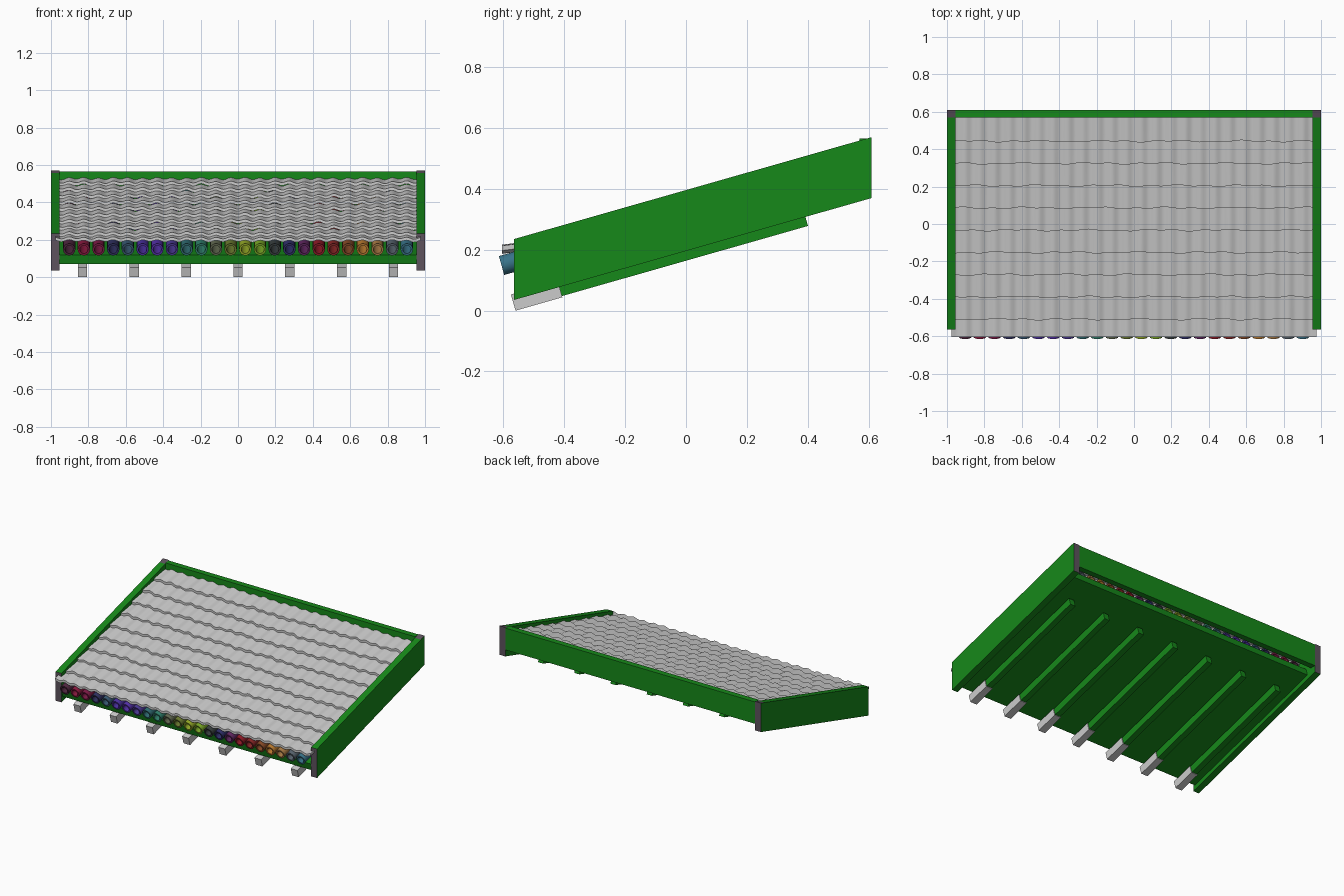
import bpy, bmesh, math, random
from mathutils import Matrix, Vector

if "Cube" in bpy.data.objects:
    bpy.data.objects.remove(bpy.data.objects["Cube"])

random.seed(4)
SLOPE = 0.285
ANG = math.atan(SLOPE)
TILT = Matrix.Rotation(ANG, 4, 'X')


def rim(y):
    # height of the side boards' top edge
    return 0.396 + SLOPE * y


def mat(name, rgb):
    m = bpy.data.materials.new(name)
    m.diffuse_color = (*rgb, 1)
    m.use_nodes = True
    m.node_tree.nodes["Principled BSDF"].inputs["Base Color"].default_value = m.diffuse_color
    return m


GREEN = mat("green_paint", (0.008, 0.25, 0.01))
END = mat("board_end", (0.11, 0.085, 0.11))


def finish(name, bm, mats=()):
    bmesh.ops.recalc_face_normals(bm, faces=bm.faces)
    me = bpy.data.meshes.new(name)
    bm.to_mesh(me)
    bm.free()
    ob = bpy.data.objects.new(name, me)
    bpy.context.collection.objects.link(ob)
    for m in mats:
        me.materials.append(m)
    return ob


def box(name, lo, hi, mats=(), matrix=Matrix()):
    bm = bmesh.new()
    bmesh.ops.create_cube(bm, size=1)
    for v in bm.verts:
        v.co = matrix @ Vector([lo[i] + (v.co[i] + 0.5) * (hi[i] - lo[i]) for i in range(3)])
    return finish(name, bm, mats)


def slab(name, x, w, y, z, length, thick, mats=()):
    # tilted board; (y, z) is its lower front edge
    m = Matrix.Translation((x, y, z)) @ TILT
    return box(name, (-w / 2, 0, 0), (w / 2, length, thick), mats, m)


# side boards: slanted outline with vertical ends, bare wood on the end faces
def side_board(name, s):
    ys = [-0.565, 0.57, 0.61]
    outline = [(y, rim(y) - 0.2) for y in ys] + [(y, rim(y)) for y in reversed(ys)]
    bm = bmesh.new()
    a = [bm.verts.new((s * 0.955, y, z)) for y, z in outline]
    b = [bm.verts.new((s * 1.0, y, z)) for y, z in outline]
    bm.faces.new(a)
    bm.faces.new(b)
    for i in range(6):
        j = (i + 1) % 6
        f = bm.faces.new((a[i], a[j], b[j], b[i]))
        f.material_index = 1 if i in (2, 3, 5) else 0
    return finish(name, bm, (GREEN, END))


side_board("left_side_board", -1)
side_board("right_side_board", 1)

# back board and sloping base panel
box("back_board", (-0.955, 0.57, 0.415), (0.955, 0.61, 0.566), (GREEN,))
slab("base_panel", 0, 1.91, -0.55, 0.07, 1.13, 0.05, (GREEN,))

# battens below the panel with grey front blocks
for i in range(7):
    x = (i - 3) * 0.277
    slab(f"batten_block_{i + 1}", x, 0.05, -0.56, 0.0, 0.16, 0.055)
    slab(f"batten_{i + 1}", x, 0.04, -0.41, 0.047, 0.843, 0.05, (GREEN,))

# row of coloured open pipes between panel and tiles
PIPE_COLORS = [
    (.08, .02, .05), (.25, .01, .05), (.2, .01, .06), (.03, .03, .12), (.04, .1, .17), (.07, .03, .35),
    (.09, .03, .4), (.07, .04, .3), (.03, .15, .17), (.03, .22, .15), (.12, .14, .08), (.15, .2, .03),
    (.3, .4, .02), (.2, .4, .02), (.04, .05, .05), (.03, .03, .15), (.12, .02, .12), (.28, .01, .02),
    (.25, .02, .02), (.25, .07, .02), (.5, .2, .03), (.4, .2, .06), (.1, .13, .16), (.04, .17, .25)]


def pipe(name, x, color):
    bm = bmesh.new()
    m = Matrix.Translation((x, -0.606, 0.148)) @ TILT
    n, rings = 14, []
    for r, y in ((0.033, 0), (0.033, 1.13), (0.022, 1.13), (0.022, 0)):
        rings.append([bm.verts.new(m @ Vector((r * math.cos(k * math.tau / n), y,
                                               r * math.sin(k * math.tau / n)))) for k in range(n)])
    for q in range(4):
        p, t = rings[q], rings[(q + 1) % 4]
        for k in range(n):
            f = bm.faces.new((p[k], p[(k + 1) % n], t[(k + 1) % n], t[k]))
            f.smooth = q in (0, 2)
    finish(name, bm, (mat(name + "_colour", color),))


PITCH = 0.0785
for i, c in enumerate(PIPE_COLORS):
    pipe(f"pipe_{i + 1}", (i - 11.5) * PITCH, c)


# overlapping rows of wavy roof tiles
def tile_row(name, y0, y1):
    bm = bmesh.new()
    nx, ny = 200, 4
    ph = [random.uniform(0, math.tau) for _ in range(3)]
    tops, bottoms = [], []
    for j in range(ny + 1):
        t = j / ny
        top, bot = [], []
        for i in range(nx + 1):
            x = -0.977 + 1.954 * i / nx
            wob = 0.003 * math.sin(17 * x + ph[0]) + 0.003 * math.sin(41 * x + ph[1])
            y = y0 + (y1 - y0) * t + wob * (1 - t) * (y0 > -0.6)
            z = rim(y) - 0.014 - 0.017 * t + 0.005 * math.cos(math.tau * (x / PITCH - 0.5))
            z += 0.002 * math.sin(29 * x + ph[2])
            top.append(bm.verts.new((x, y, z)))
            bot.append(bm.verts.new((x, y, z - 0.016)))
        tops.append(top)
        bottoms.append(bot)
    for j in range(ny):
        for i in range(nx):
            for g in (tops, bottoms):
                bm.faces.new((g[j][i], g[j][i + 1], g[j + 1][i + 1], g[j + 1][i])).smooth = True
    for j in (0, ny):
        for i in range(nx):
            bm.faces.new((tops[j][i], tops[j][i + 1], bottoms[j][i + 1], bottoms[j][i]))
    for i in (0, nx):
        for j in range(ny):
            bm.faces.new((tops[j][i], tops[j + 1][i], bottoms[j + 1][i], bottoms[j][i]))
    ob = finish(name, bm)
    bpy.ops.object.select_all(action='DESELECT')
    bpy.context.view_layer.objects.active = ob
    ob.select_set(True)
    bpy.ops.object.shade_smooth_by_angle(angle=math.radians(50))


fronts = [-0.605] + [-0.51 + 0.119 * i for i in range(9)] + [0.561]
for i in range(10):
    tile_row(f"tile_row_{i + 1}", fronts[i], min(fronts[i + 1] + 0.012, 0.57))
